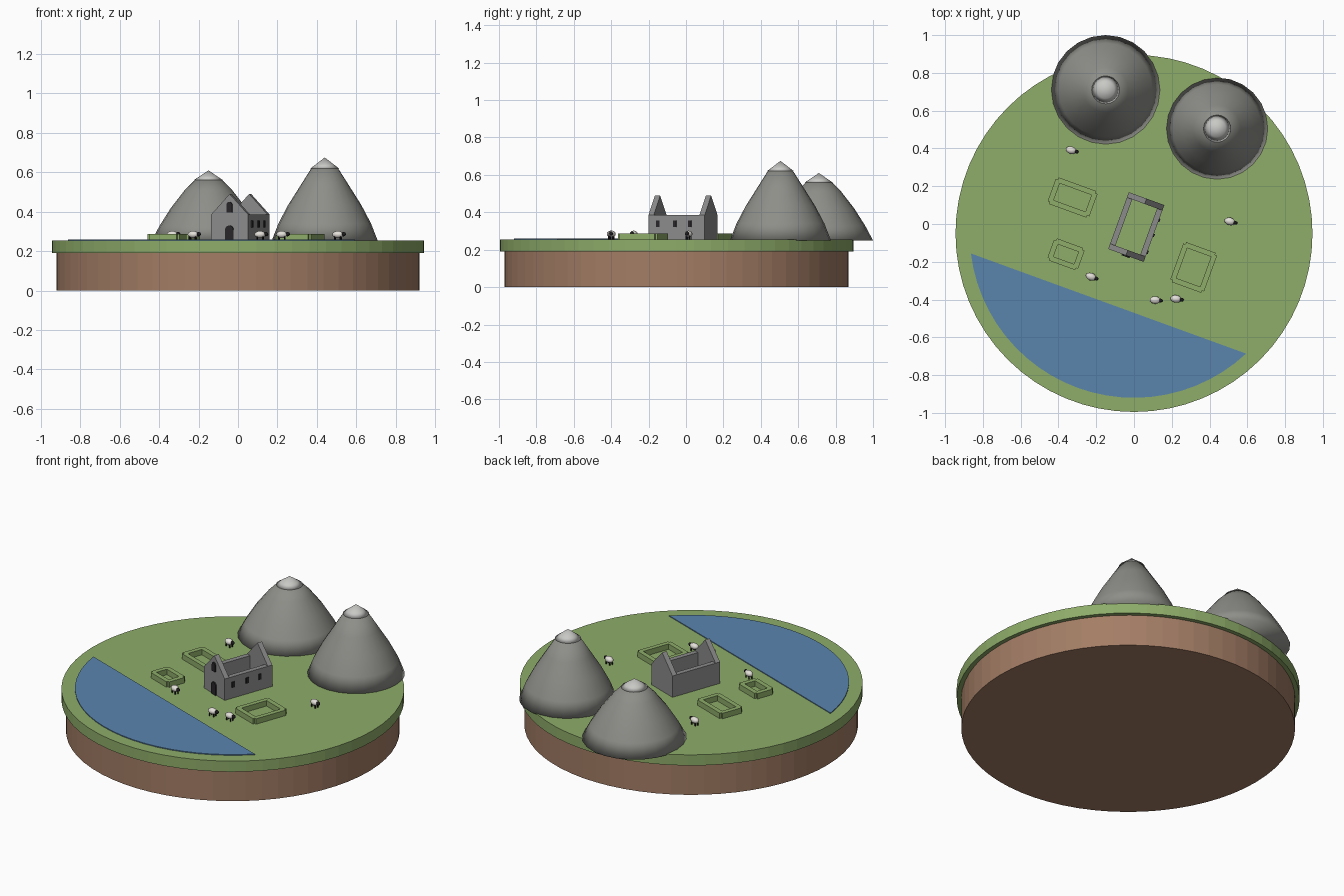
import bpy, bmesh, math
from mathutils import Matrix, Vector

cube = bpy.data.objects.get("Cube")
if cube:
    bpy.data.objects.remove(cube)


def material(name, rgb):
    lin = [((c / 255 + 0.055) / 1.055) ** 2.4 for c in rgb] + [1]
    m = bpy.data.materials.new(name)
    m.use_nodes = True
    m.diffuse_color = lin
    bsdf = m.node_tree.nodes["Principled BSDF"]
    bsdf.inputs["Base Color"].default_value = lin
    bsdf.inputs["Roughness"].default_value = 0.9
    return m


GRASS = material("grass green", (142, 172, 105))
EARTH = material("earth brown", (163, 125, 101))
WATER = material("water blue", (90, 133, 174))
ROCK = material("rock grey", (142, 142, 137))
PEAK = material("pale peak", (200, 200, 197))
STONE = material("wall stone", (140, 139, 139))
DARK = material("dark opening", (40, 38, 40))
WOOL = material("wool white", (228, 224, 218))
BLACK = material("sheep black", (30, 28, 28))

CENTRE = Vector((0, -0.05, 0))
GROUND = 0.255
TILT = math.radians(-20)


def finish(name, bm, mat, matrix=Matrix(), smooth=False):
    bmesh.ops.recalc_face_normals(bm, faces=bm.faces[:])
    for f in bm.faces:
        f.smooth = smooth
    me = bpy.data.meshes.new(name)
    bm.to_mesh(me)
    bm.free()
    me.materials.append(mat)
    ob = bpy.data.objects.new(name, me)
    bpy.context.collection.objects.link(ob)
    ob.matrix_world = matrix
    return ob


def add_prism(bm, points, depth):
    """Extrude an outline in the XY plane upward by depth."""
    face = bm.faces.new([bm.verts.new((x, y, 0)) for x, y in points])
    new = bmesh.ops.extrude_face_region(bm, geom=[face])["geom"]
    bmesh.ops.translate(bm, verts=[v for v in new if isinstance(v, bmesh.types.BMVert)],
                        vec=(0, 0, depth))


def prism(name, points, depth, mat, matrix=Matrix()):
    bm = bmesh.new()
    add_prism(bm, points, depth)
    return finish(name, bm, mat, matrix)


def rect(w, h):
    return [(-w / 2, -h / 2), (w / 2, -h / 2), (w / 2, h / 2), (-w / 2, h / 2)]


def circle(r, n=64):
    return [(r * math.cos(math.tau * i / n), r * math.sin(math.tau * i / n)) for i in range(n)]


def lathe(name, profile, mat, matrix, n=24):
    """Revolve (radius, height) pairs, closing the base."""
    bm = bmesh.new()
    rings = [[bm.verts.new((x, y, z)) for x, y in circle(r, n)] for r, z in profile if r > 0]
    bm.faces.new(rings[0])
    for low, high in zip(rings, rings[1:]):
        for i in range(n):
            j = (i + 1) % n
            bm.faces.new((low[i], low[j], high[j], high[i]))
    top = rings[-1]
    if profile[-1][0] == 0:
        tip = bm.verts.new((0, 0, profile[-1][1]))
        for i in range(n):
            bm.faces.new((top[i], top[(i + 1) % n], tip))
    else:
        bm.faces.new(top)
    return finish(name, bm, mat, matrix, smooth=True)


# Island discs
prism("earth_base", circle(0.92), 0.19, EARTH, Matrix.Translation(CENTRE))
prism("grass_top", circle(0.945), GROUND - 0.19, GRASS,
      Matrix.Translation(CENTRE + Vector((0, 0, 0.19))))

# Lake: circle segment with a straight shore
a0, a1 = math.radians(187), math.radians(313)
shore = [(0.87 * math.cos(a0 + (a1 - a0) * i / 24), 0.87 * math.sin(a0 + (a1 - a0) * i / 24))
         for i in range(25)]
prism("lake", shore, 0.005, WATER, Matrix.Translation(CENTRE + Vector((0, 0, GROUND))))

# Mountains with pale tips
for side, x, y, profile, tip in (
        ("back", -0.15, 0.71, [(0.29, 0.25), (0.247, 0.33), (0.19, 0.42), (0.12, 0.51), (0.07, 0.56)], 0.61),
        ("left", 0.44, 0.505, [(0.27, 0.25), (0.235, 0.34), (0.185, 0.435), (0.125, 0.53), (0.068, 0.62)], 0.675)):
    at = Matrix.Translation((x, y, 0))
    lathe(side + "_mountain", profile, ROCK, at)
    r, z = profile[-1]
    lathe(side + "_mountain_tip", [(r + 0.004, z), (r * 0.65, z + (tip - z) * 0.38), (0, tip)], PEAK, at)

# Roofless chapel
chapel = Matrix.Translation((0.012, -0.016, GROUND)) @ Matrix.Rotation(TILT, 4, "Z")
upright = Matrix.Rotation(math.pi / 2, 4, "X")
WIDTH, LENGTH, THICK, EAVE, RIDGE = 0.2, 0.32, 0.03, 0.13, 0.235
gable = [(-WIDTH / 2, 0), (WIDTH / 2, 0), (WIDTH / 2, EAVE), (0, RIDGE), (-WIDTH / 2, EAVE)]
for name, y in (("front_gable", -LENGTH / 2 + THICK), ("back_gable", LENGTH / 2)):
    prism(name, gable, THICK, STONE, chapel @ Matrix.Translation((0, y, 0)) @ upright)
for name, s in (("right_wall", -1), ("left_wall", 1)):
    prism(name, rect(THICK, LENGTH - 2 * THICK), EAVE, STONE,
          chapel @ Matrix.Translation((s * (WIDTH - THICK) / 2, 0, 0)))


def arch(w, h):
    r = w / 2
    return [(-r, 0), (r, 0)] + [(r * math.cos(math.pi * i / 8), h - r + r * math.sin(math.pi * i / 8))
                                for i in range(9)]


# Door and windows as thin plates
for name, w, h, z in (("door", 0.045, 0.075, 0), ("gable_window", 0.03, 0.055, 0.14)):
    prism(name, arch(w, h), 0.007, DARK,
          chapel @ Matrix.Translation((0, -LENGTH / 2, z)) @ upright)
for i, y in enumerate((-0.105, -0.01, 0.075)):
    prism(f"side_window_{i + 1}", rect(0.018, 0.034), 0.006, DARK,
          chapel @ Matrix.Translation((WIDTH / 2, y, 0.083))
          @ Matrix.Rotation(math.pi / 2, 4, "Z") @ upright)


# Hedge pens: notched outer outline with a rectangular opening
def hedge_pen(name, x, y, w, h, band=0.028, notch=0.012, height=0.033):
    bm = bmesh.new()
    for s in (-1, 1):
        for pw, ph, px, py in ((w - 2 * notch, band, 0, s * (h - band) / 2),
                               (band, h - 2 * notch, s * (w - band) / 2, 0)):
            add_prism(bm, [(u + px, v + py) for u, v in rect(pw, ph)], height)
    return finish(name, bm, GRASS, Matrix.Translation((x, y, GROUND)) @ Matrix.Rotation(TILT, 4, "Z"))


hedge_pen("back_right_pen", -0.325, 0.14, 0.235, 0.15)
hedge_pen("front_right_pen", -0.36, -0.16, 0.172, 0.125)
hedge_pen("left_pen", 0.316, -0.23, 0.19, 0.225)


# Sheep facing +x
def ball(name, mat, matrix, size, at):
    bm = bmesh.new()
    bmesh.ops.create_uvsphere(bm, u_segments=14, v_segments=8, radius=1)
    bmesh.ops.scale(bm, verts=bm.verts, vec=size)
    bmesh.ops.translate(bm, verts=bm.verts, vec=at)
    return finish(name, bm, mat, matrix, smooth=True)


for n, (x, y, turn) in enumerate(((-0.33, 0.39, -15), (0.51, 0.013, -15), (-0.225, -0.28, -20),
                                  (0.115, -0.403, -5), (0.225, -0.397, -8))):
    at = Matrix.Translation((x, y, GROUND)) @ Matrix.Rotation(math.radians(turn), 4, "Z")
    ball(f"sheep_body_{n + 1}", WOOL, at, (0.029, 0.02, 0.018), (-0.003, 0, 0.029))
    ball(f"sheep_head_{n + 1}", BLACK, at, (0.013, 0.01, 0.011), (0.026, 0, 0.031))
    bm = bmesh.new()
    for sx in (-0.018, 0.012):
        for sy in (-0.009, 0.009):
            add_prism(bm, [(u + sx, v + sy) for u, v in circle(0.0035, 8)], 0.022)
    finish(f"sheep_legs_{n + 1}", bm, BLACK, at)
